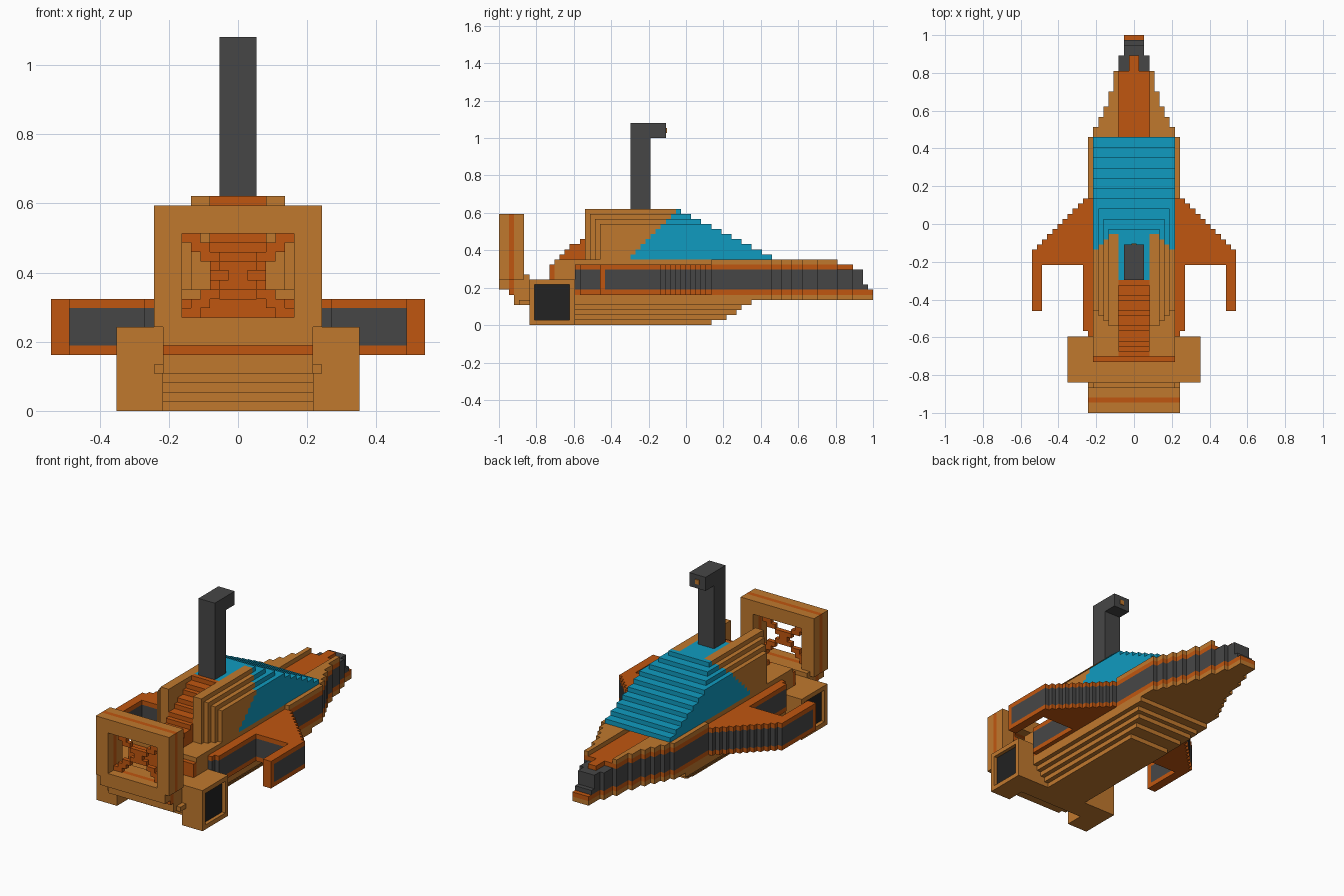
import bpy, bmesh
from mathutils import Matrix, Vector

cube = bpy.data.objects.get("Cube")
if cube:
    bpy.data.objects.remove(cube, do_unlink=True)

U = 2 / 74  # one block; all sizes below are in blocks


def material(name, rgb):
    m = bpy.data.materials.new(name)
    m.use_nodes = True
    m.diffuse_color = (*rgb, 1)
    bsdf = next(n for n in m.node_tree.nodes if n.type == 'BSDF_PRINCIPLED')
    bsdf.inputs["Base Color"].default_value = (*rgb, 1)
    bsdf.inputs["Roughness"].default_value = 0.8
    return m


TAN = material("tan", (0.53, 0.19, 0.027))
ORANGE = material("orange", (0.53, 0.094, 0.005))
DARK = material("dark_grey", (0.062, 0.062, 0.062))
BLACK = material("black", (0.016, 0.016, 0.016))
BLUE = material("blue", (0.005, 0.33, 0.53))


def build(name, mat, boxes, mirror=False):
    """Join boxes (x0, x1, y0, y1, z0, z1) into one object, optionally mirrored in x."""
    bm = bmesh.new()
    if mirror:
        boxes = boxes + [(-b[1], -b[0], *b[2:]) for b in boxes]
    for x0, x1, y0, y1, z0, z1 in boxes:
        mid = Vector((x0 + x1, y0 + y1, z0 + z1)) * U / 2
        size = Vector((x1 - x0, y1 - y0, z1 - z0)) * U
        bmesh.ops.create_cube(bm, size=1, matrix=Matrix.Translation(mid) @ Matrix.Diagonal((*size, 1)))
    me = bpy.data.meshes.new(name)
    bm.to_mesh(me)
    bm.free()
    me.materials.append(mat)
    ob = bpy.data.objects.new(name, me)
    bpy.context.collection.objects.link(ob)
    return ob


def layer(runs, z0, z1):
    """Centred boxes from (y0, y1, half_width) runs."""
    return [(-w, w, y0, y1, z0, z1) for y0, y1, w in runs]


# Plan outlines as runs along the length
nose = [(17, 19, 8), (19, 21, 7), (21, 23, 6), (23, 26, 5), (26, 30, 4)]
tip = [(30, 33, 3), (33, 37, 2)]
wing = [(-22, -21, 9), (-21, -8, 10), (-8, -5, 20)]
wing += [(y, y + 1, 14 - y) for y in range(-5, 5)] + [(5, 17, 9)]

# Stepped keel
keel = []
for k, front in enumerate((5, 8, 10, 11, 13)):
    keel += layer([(-27 - k, -22, 8), (-22, front, 5 + k)], k, k + 1)
build("keel", TAN, keel)
build("hull_floor", TAN, layer([(-31, -22, 8), (-22, 17, 9)] + nose + tip, 5, 6))

# Wings and side belt: orange, grey, orange
fin = (18, 20, -17, -8)
build("belt_lower", ORANGE, layer(wing + nose + tip, 6, 7))
build("belt_panel", DARK, layer(wing + nose + [(30, 33, 3), (33, 35, 2)], 7, 11)
      + layer([(35, 36, 2)], 7, 8))
build("belt_upper", ORANGE, layer(wing + nose + [(30, 33, 1)], 11, 12))
build("fin_edges", ORANGE, [(*fin, 6, 7), (*fin, 11, 12), (18, 20, -17, -16, 7, 11)], True)
build("fin_panels", DARK, [(18, 20, -16, -8, 7, 11)], True)

# Upper deck with a sunken centre strip
build("deck", TAN, [(3, 8, -26, 5, 12, 13), (3, 9, 5, 17, 12, 13)]
      + [(3, w, y0, y1, 12, 13) for y0, y1, w in nose], True)
build("rear_hull", TAN, layer([(-26, -22, 8)], 4, 12) + layer([(-31, -27, 8)], 4, 9)
      + layer([(-34, -31, 8)], 4, 10) + layer([(-33, -31, 9)], 4, 5))
build("rear_trim", ORANGE, layer([(-27, -26, 8)], 4, 12))

# Stepped canopy and the shell walls behind it
canopy = layer([(-11, -1, 3)], 13, 23)
canopy += layer([(5, 17, 8)], 12.9, 13)
shell = []
for k in range(10):
    z, back, w = 13 + k, k - 11, min(8, 14 - k)
    canopy += layer([(back, 17 - 2 * k, w)], z, z + 1)
    for x0, x1, rear in ((3, 4, -20), (4, 5, -20), (5, 6, -19), (6, 7, -18), (7, 8, -17)):
        if x1 <= w:
            shell.append((x0, x1, rear, back, z, z + 1))
build("canopy", BLUE, canopy)
build("shell_walls", TAN, shell, True)

# Orange stairs running down to the rear
build("stairs", ORANGE, [(-3, 3, y, y + 1, 12, 23 - round((-12 - y) * 0.68))
                         for y in range(-26, -11)])

# Engine pods: rim around a recessed black panel
py = (-31, -22)
build("engine_pods", TAN, [(8, 12, *py, 0, 9), (12, 13, *py, 0, 1), (12, 13, *py, 8, 9),
                           (12, 13, -31, -30, 1, 8), (12, 13, -23, -22, 1, 8)], True)
build("engine_panels", BLACK, [(12, 12.2, -30, -23, 1, 8)], True)


# Square rear frame with an orange middle band
def ring(y0, y1, bottom):
    return [(-9, -6, y0, y1, 9, 22), (6, 9, y0, y1, 9, 22),
            (-6, 6, y0, y1, 19, 22), (-8, 8, y0, y1, bottom, 10)]


build("rear_frame", TAN, ring(-37, -35, 7) + ring(-34, -32, 4))
build("frame_band", ORANGE, ring(-35, -34, 6))

# Cross lattice inside the frame
lattice = []
for z in range(10, 19):
    k = abs(z - 14)
    lattice.append((max(0, round(k * 1.3) - 1), min(6, round(k * 1.3) + 1), -35, -34, z, z + 1))
build("frame_lattice", ORANGE, lattice, True)

# Periscope with a small lens
build("periscope", DARK, layer([(-11, -7, 2)], 23, 40) + layer([(-7, -4, 2)], 37, 40))
build("periscope_lens", TAN, layer([(-4, -3.8, 0.5)], 38, 39))
